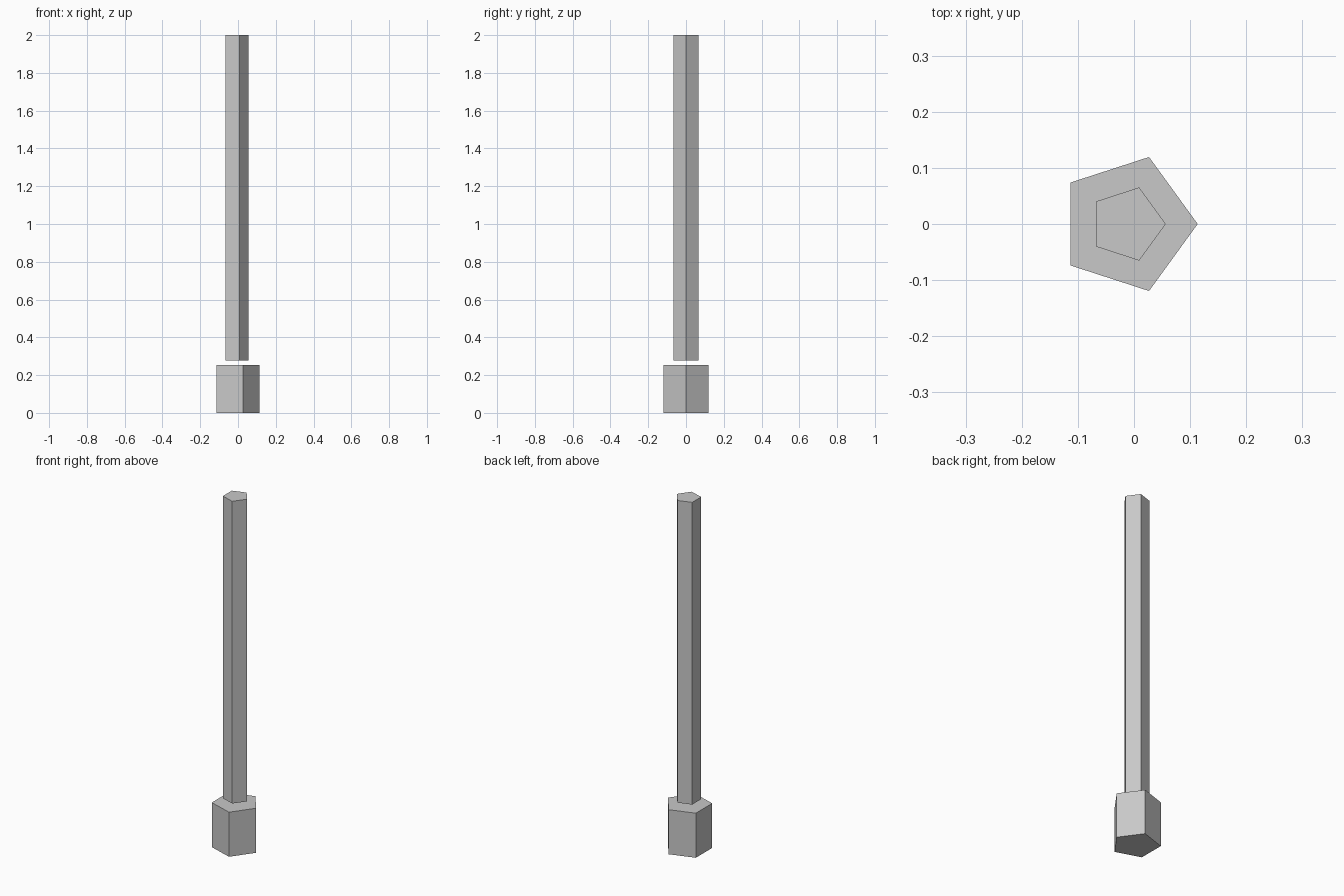
import bpy

cube = bpy.data.objects.get("Cube")
if cube:
    bpy.data.objects.remove(cube, do_unlink=True)

# Single plain grey
grey = bpy.data.materials.new("light_grey")
grey.use_nodes = True
colour = (0.58, 0.58, 0.58, 1)
grey.diffuse_color = colour
grey.node_tree.nodes["Principled BSDF"].inputs["Base Color"].default_value = colour

CENTRE_X = -0.012


def pentagon_prism(name, radius, bottom, top):
    """Closed five-sided prism with one corner pointing to +x."""
    bpy.ops.mesh.primitive_cylinder_add(
        vertices=5, radius=radius, depth=top - bottom,
        location=(CENTRE_X, 0, (bottom + top) / 2))
    prism = bpy.context.object
    prism.name = name
    # Turn the mesh so that its first corner, on +y, moves to +x
    corner = max(prism.data.vertices, key=lambda v: v.co.y).co
    for v in prism.data.vertices:
        v.co.x, v.co.y = v.co.y, -v.co.x
    prism.data.materials.append(grey)
    return prism


# Short wide block at the foot, long thin shaft floating just above it
pentagon_prism("base_block", 0.1255, 0, 0.254)
pentagon_prism("shaft", 0.0685, 0.278, 2)
